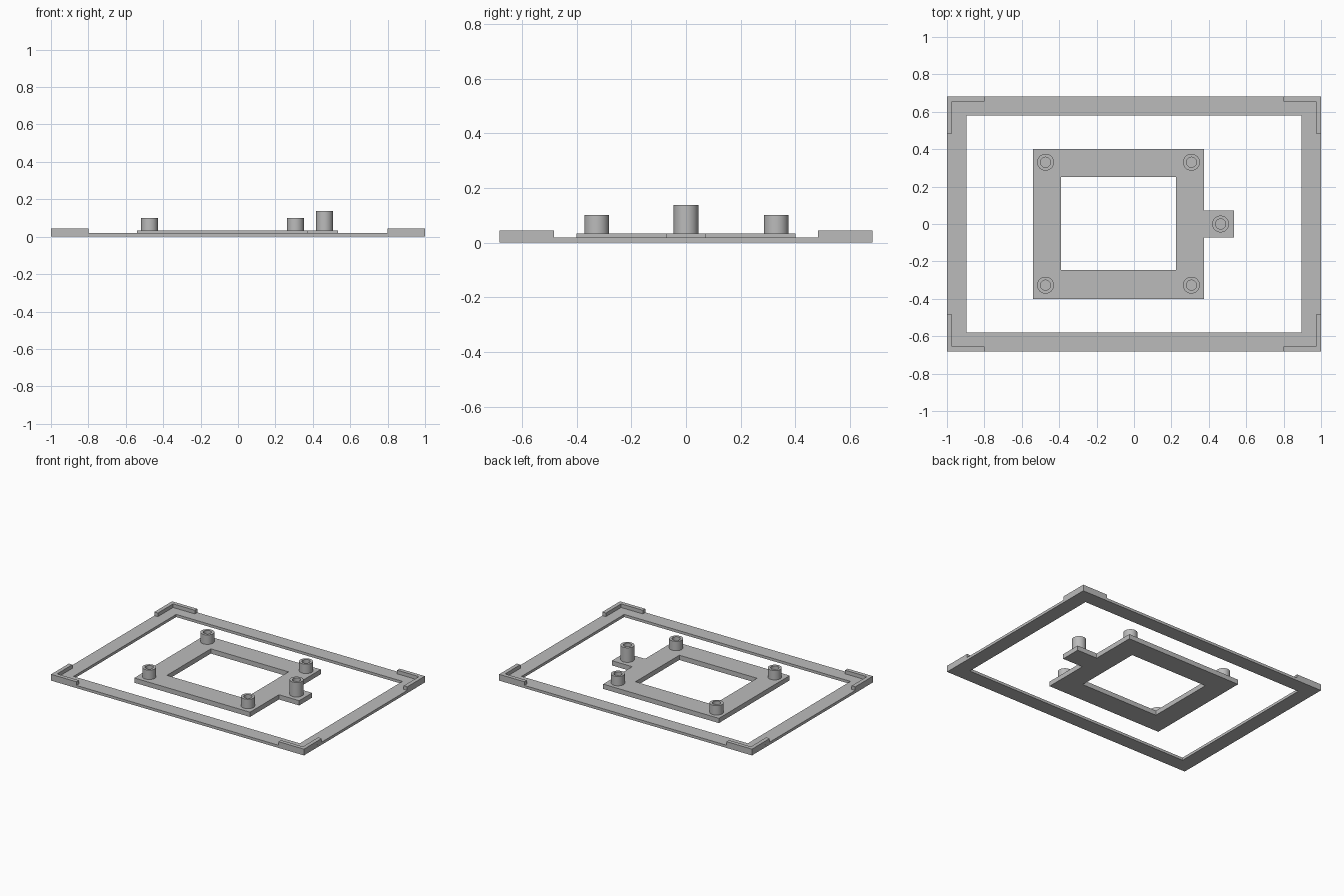
import bpy
import bmesh
from math import cos, sin, pi, radians

cube = bpy.data.objects.get("Cube")
if cube:
    bpy.data.objects.remove(cube, do_unlink=True)

GREY = (0.5, 0.5, 0.5, 1.0)
grey = bpy.data.materials.new("plain_grey")
grey.use_nodes = True
grey.diffuse_color = GREY
grey.node_tree.nodes["Principled BSDF"].inputs["Base Color"].default_value = GREY


def rect(x0, x1, y0, y1):
    return [(x0, y0), (x1, y0), (x1, y1), (x0, y1)]


def circle(cx, cy, r, n=48):
    return [(cx + r * cos(2 * pi * i / n), cy + r * sin(2 * pi * i / n)) for i in range(n)]


def slab(name, loops, z0, z1, smooth=False):
    """Fill an outline, with optional hole outlines, and extrude it upwards."""
    bm = bmesh.new()
    edges = []
    for loop in loops:
        vs = [bm.verts.new((x, y, z0)) for x, y in loop]
        edges += [bm.edges.new((a, b)) for a, b in zip(vs, vs[1:] + vs[:1])]
    bmesh.ops.triangle_fill(bm, use_beauty=True, use_dissolve=False,
                            edges=edges, normal=(0, 0, 1))
    extruded = bmesh.ops.extrude_face_region(bm, geom=bm.faces[:], use_keep_orig=True)
    top = [g for g in extruded["geom"] if isinstance(g, bmesh.types.BMVert)]
    bmesh.ops.translate(bm, vec=(0, 0, z1 - z0), verts=top)
    bmesh.ops.recalc_face_normals(bm, faces=bm.faces[:])
    mesh = bpy.data.meshes.new(name)
    bm.to_mesh(mesh)
    bm.free()
    mesh.materials.append(grey)
    obj = bpy.data.objects.new(name, mesh)
    bpy.context.collection.objects.link(obj)
    if smooth:
        bpy.ops.object.select_all(action='DESELECT')
        obj.select_set(True)
        bpy.context.view_layer.objects.active = obj
        bpy.ops.object.shade_smooth_by_angle(angle=radians(30))
    return obj


# Outer border frame
W, D, FRAME_H = 1.0, 0.683, 0.019
slab("outer_frame", [rect(-W, W, -D, D), rect(-0.895, 0.895, -0.58, 0.58)], 0, FRAME_H)

# Raised L-shaped lips on the frame corners
LIP, ARM = 0.028, 0.2
corner = [(W, D), (W - ARM, D), (W - ARM, D - LIP), (W - LIP, D - LIP),
          (W - LIP, D - ARM), (W, D - ARM)]
for sx, side in ((1, "left"), (-1, "right")):
    for sy, end in ((1, "back"), (-1, "front")):
        slab(f"corner_lip_{end}_{side}", [[(sx * x, sy * y) for x, y in corner]],
             FRAME_H, 0.045)

# Inner mounting plate with a side tab
PLATE_H, TAB = 0.034, 0.073
plate = [(-0.54, -0.4), (0.375, -0.4), (0.375, -TAB), (0.535, -TAB),
         (0.535, TAB), (0.375, TAB), (0.375, 0.4), (-0.54, 0.4)]
slab("mounting_plate", [plate, rect(-0.39, 0.225, -0.246, 0.25)], 0, PLATE_H)


# Hollow standoff posts
def post(name, x, y, top):
    slab(name, [circle(x, y, 0.045), circle(x, y, 0.027)], PLATE_H, top, smooth=True)


for x, side in ((0.307, "left"), (-0.473, "right")):
    for y, end in ((0.33, "back"), (-0.327, "front")):
        post(f"standoff_{end}_{side}", x, y, 0.101)
post("tab_standoff", 0.463, 0, 0.138)
